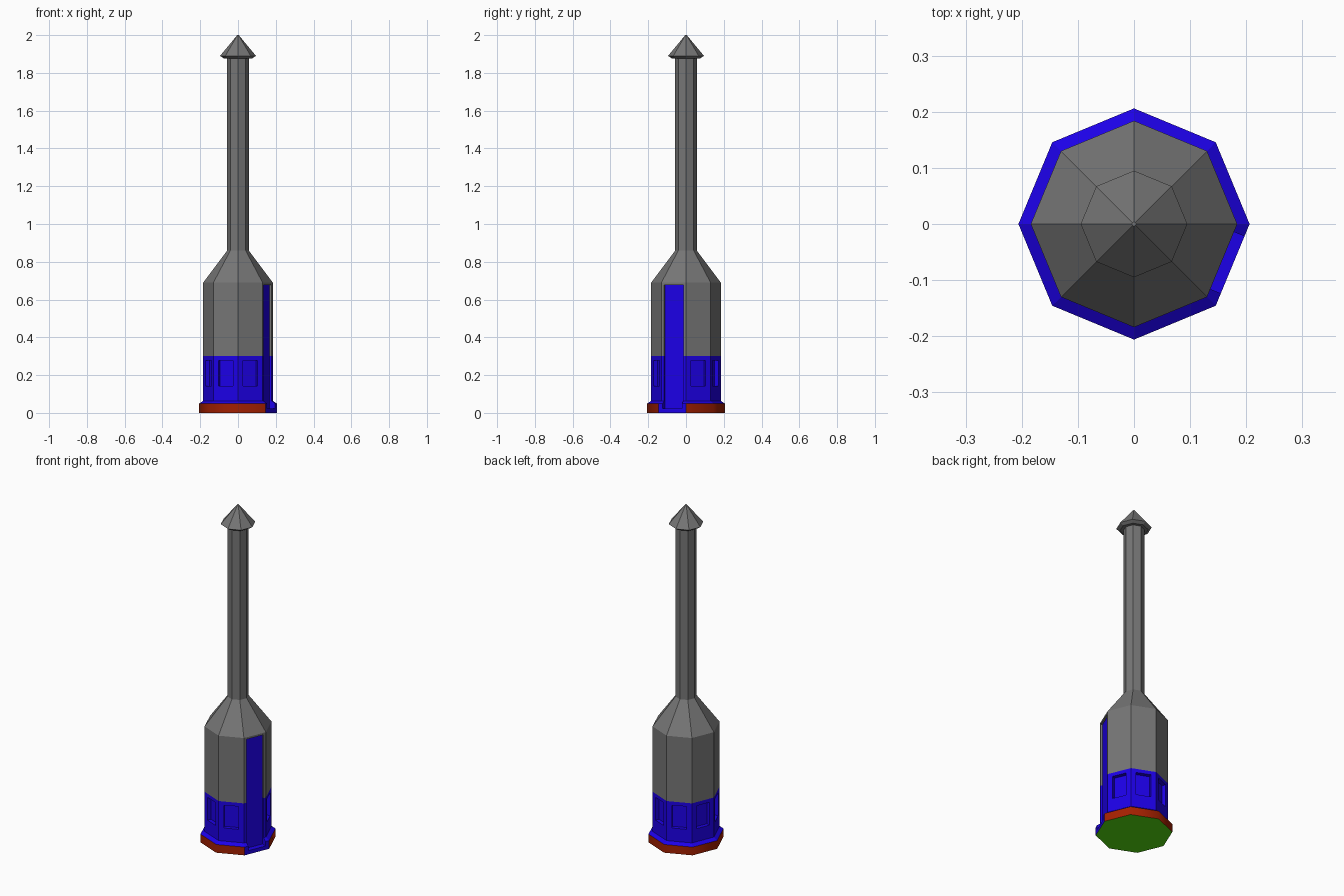
import bpy, bmesh, math
from mathutils import Matrix, Vector

if "Cube" in bpy.data.objects:
    bpy.data.objects.remove(bpy.data.objects["Cube"])

def material(name, rgb):
    m = bpy.data.materials.new(name)
    m.diffuse_color = (*rgb, 1)
    m.use_nodes = True
    m.node_tree.nodes["Principled BSDF"].inputs["Base Color"].default_value = m.diffuse_color
    return m

GREY, BLUE, RED, GREEN = range(4)
mats = [material("stone grey", (0.18, 0.18, 0.18)),
        material("blue paint", (0.012, 0.0, 0.8)),
        material("red brick", (0.36, 0.014, 0.0)),
        material("green underside", (0.09, 0.75, 0.005))]

SIDES = 8
BODY_R = 0.184
APOTHEM = BODY_R * math.cos(math.pi / SIDES)
DOOR = math.radians(-22.5)
SPLIT = 0.30

def finish(bm, name):
    me = bpy.data.meshes.new(name)
    bm.to_mesh(me)
    bm.free()
    for m in mats:
        me.materials.append(m)
    ob = bpy.data.objects.new(name, me)
    bpy.context.collection.objects.link(ob)
    return ob

def lathe(profile, name):
    """Closed octagonal solid from (radius, height) pairs."""
    bm = bmesh.new()
    rings = [[bm.verts.new((r * math.cos(i * math.tau / SIDES),
                            r * math.sin(i * math.tau / SIDES), z))
              for i in range(SIDES)] for r, z in profile]
    for a, b in zip(rings, rings[1:]):
        for i in range(SIDES):
            j = (i + 1) % SIDES
            bm.faces.new((a[i], a[j], b[j], b[i]))
    bm.faces.new(rings[0][::-1])
    bm.faces.new(rings[-1])
    return finish(bm, name)

def box(bm, angle, d0, d1, half, z0, z1):
    """Box facing outward at an angle, from distance d0 to d1."""
    m = (Matrix.Rotation(angle, 4, 'Z')
         @ Matrix.Translation(((d0 + d1) / 2, 0, (z0 + z1) / 2))
         @ Matrix.Diagonal((d1 - d0, 2 * half, z1 - z0, 1)))
    bmesh.ops.create_cube(bm, size=1, matrix=m)

# Plinth, body and tapered roof
body = lathe([(0.206, 0), (0.206, 0.049), (BODY_R, 0.064),
              (BODY_R, 0.69), (0.057, 0.86)], "tower_body")

# Doorway and recessed wall panels
cut = bmesh.new()
for k in range(SIDES):
    a = DOOR + k * math.tau / SIDES
    if k == 0:
        box(cut, a, APOTHEM - 0.011, 0.3, 0.055, 0.022, 0.678)
    else:
        box(cut, a, APOTHEM - 0.023, 0.3, 0.041, 0.142, 0.278)
cutter = finish(cut, "recess_cutter")
cutter.hide_render = True
mod = body.modifiers.new("recesses", 'BOOLEAN')
mod.operation, mod.solver, mod.object = 'DIFFERENCE', 'EXACT', cutter
bpy.context.view_layer.objects.active = body
bpy.ops.object.modifier_apply(modifier=mod.name)
bpy.data.objects.remove(cutter)

# Colour bands by height, with the door and its sill blue
bm = bmesh.new()
bm.from_mesh(body.data)
bmesh.ops.bisect_plane(bm, geom=bm.verts[:] + bm.edges[:] + bm.faces[:],
                       plane_co=(0, 0, SPLIT), plane_no=(0, 0, 1))
out = Vector((math.cos(DOOR), math.sin(DOOR), 0))
for f in bm.faces:
    c = f.calc_center_median()
    recessed = f.normal.dot(out) > 0.99 and c.dot(out) < APOTHEM - 0.005
    plinth_side = c.z < 0.04 and abs(f.normal.z) < 0.1 and not recessed
    f.smooth = False
    if f.normal.z < -0.9 and c.z < 0.01:
        f.material_index = GREEN
    elif recessed:
        f.material_index = BLUE
    elif c.z > SPLIT:
        f.material_index = GREY
    elif plinth_side and c.dot(out) < 0.15:
        f.material_index = RED
        f.smooth = True
    else:
        f.material_index = BLUE
# Round shading on the red plinth, kept crisp at its borders
for e in bm.edges:
    if len({f.material_index for f in e.link_faces}) > 1:
        e.smooth = False
bm.to_mesh(body.data)
bm.free()

# Tall shaft and pointed cap
lathe([(0.0575, 0.85), (0.0575, 1.885)], "shaft")
lathe([(0.076, 1.877), (0.095, 1.89), (0.004, 2.0)], "cap")
